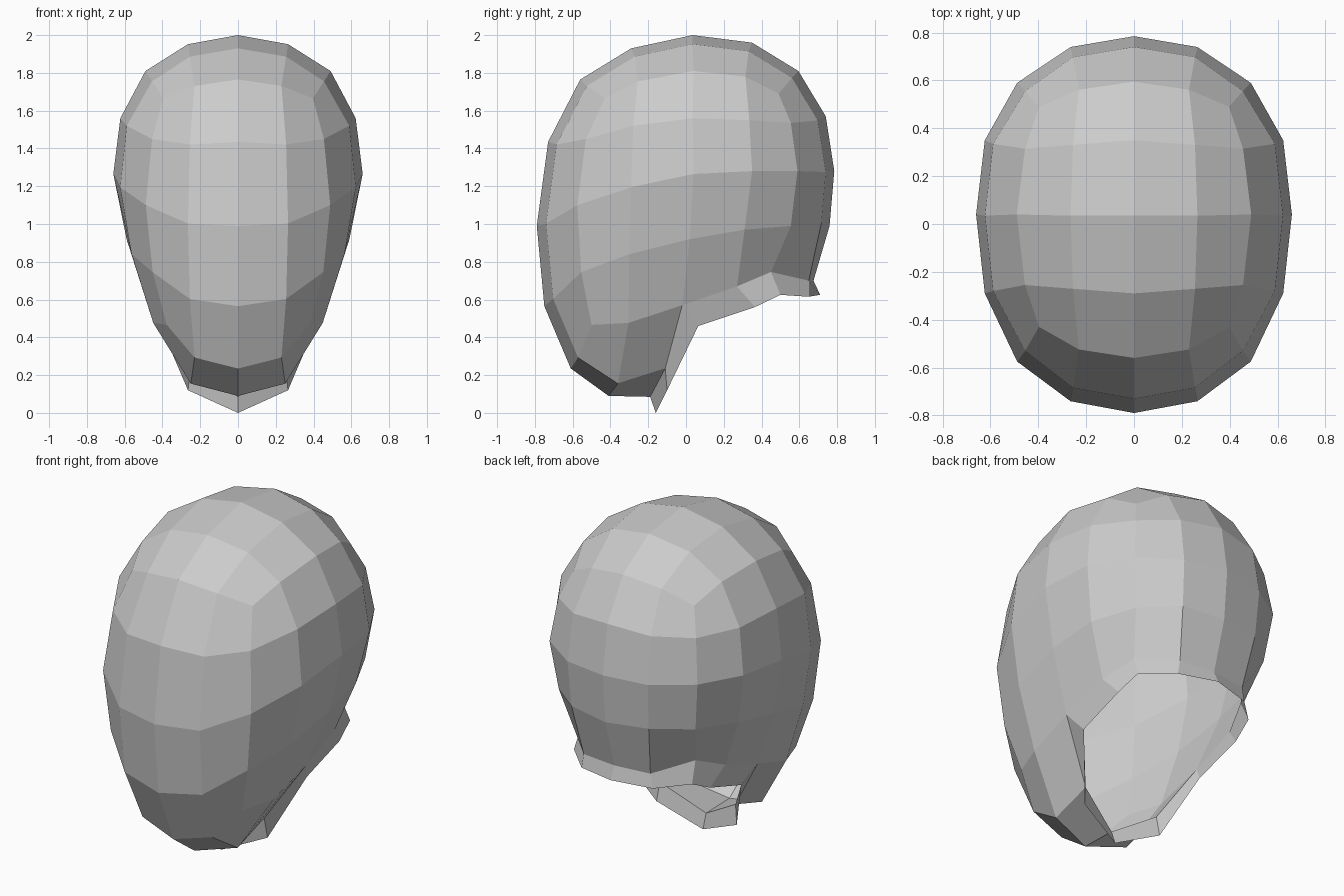
import bpy, bmesh

if "Cube" in bpy.data.objects:
    bpy.data.objects.remove(bpy.data.objects["Cube"])

# Head shell laid out as a 4x4x4 "cube sphere": i across, j front-to-back, k up.
R = range(-2, 3)

# Centre profile (y, z), walked from the throat opening round face, crown and nape
walk = ([(j, -2) for j in (0, -1)] + [(-2, k) for k in R] +
        [(j, 2) for j in (-1, 0, 1)] + [(2, k) for k in reversed(R)])
profile = [(-.19, .085), (-.41, .09), (-.61, .235), (-.75, .565), (-.79, .99),
           (-.73, 1.435), (-.56, 1.765), (-.29, 1.93), (.035, 2.0), (.35, 1.96),
           (.595, 1.81), (.74, 1.57), (.785, 1.28), (.76, .99), (.675, .70)]

# Side panel: per level, half width and (y, z) from front to back
side = {
    2: (.49, [(-.43, 1.665), (-.255, 1.755), (.04, 1.81), (.315, 1.78), (.49, 1.69)]),
    1: (.623, [(-.53, 1.45), (-.28, 1.52), (.035, 1.56), (.335, 1.55), (.555, 1.535)]),
    0: (.66, [(-.575, 1.10), (-.29, 1.195), (.04, 1.265), (.35, 1.28), (.59, 1.28)]),
    -1: (.59, [(-.555, .745), (-.30, .84), (.02, .92), (.31, .97), (.555, .99)]),
    -2: (.46, [(-.50, .466), (-.305, .476), (-.02, .57), (.27, .67), (.45, .746)]),
}
taper = {2: (.81, .93), 1: (.73, .945), 0: (.74, .945), -1: (.765, .955), -2: (.82, .975)}

pos = {}
for key, (y, z) in zip(walk, profile):
    pos[(0, *key)] = (0, y, z)
    # second ring: the profile shrunk toward the head centre
    f = .94
    x = {0: .265, 1: .255, 2: .23}[min(abs(key[0]), abs(key[1]))]
    pos[(1, *key)] = (x, .03 + (y - .03) * f, 1.2 + (z - 1.2) * f)
pos[(1, -1, -2)] = (.25, -.36, .155)
pos[(1, 0, -2)] = (.25, -.11, .235)
pos[(1, 2, -2)] = (.22, .65, .70)
for k, (w, pts) in side.items():
    for j, (y, z) in zip(R, pts):
        s = 1 if j == 0 else taper[k][2 - abs(j)]
        pos[(2, j, k)] = (w * s, y, z)

# Neck rim: opening edge and its flared lower edge (right half, throat to nape)
opening = [(0, 0, -2), (1, 0, -2), (2, 0, -2), (2, 1, -2), (2, 2, -2), (1, 2, -2), (0, 2, -2)]
flare = [(0, -.16, 0), (.265, -.10, .12), (.41, .065, .46), (.415, .365, .56),
         (.39, .50, .625), (.235, .65, .615), (0, .71, .625)]

bm = bmesh.new()
verts = {key: bm.verts.new(p) for key, p in pos.items()}


def quads(point):
    """Skin one half of a cube side; point(a, b) gives the grid key."""
    for a in range(-2, 2):
        for b in range(-2, 2):
            keys = [point(a, b), point(a + 1, b), point(a + 1, b + 1), point(a, b + 1)]
            if all(k in verts for k in keys):
                under = all(k[2] == -2 for k in keys)
                if under and min(k[1] for k in keys) >= 0:
                    continue          # neck opening
                bm.faces.new([verts[k] for k in keys])


quads(lambda a, b: (2, a, b))                      # side
for e in (-2, 2):
    quads(lambda a, b, e=e: (a, e, b))             # face and back
    quads(lambda a, b, e=e: (a, b, e))             # crown and jaw underside

low = [bm.verts.new(p) for p in flare]
for n in range(len(low) - 1):
    bm.faces.new((verts[opening[n]], verts[opening[n + 1]], low[n + 1], low[n]))

# Mirror the half across x = 0
geom = bm.verts[:] + bm.edges[:] + bm.faces[:]
bmesh.ops.mirror(bm, geom=geom, axis='X', merge_dist=.0005)
bmesh.ops.remove_doubles(bm, verts=bm.verts[:], dist=.0005)
bmesh.ops.recalc_face_normals(bm, faces=bm.faces[:])
bm.normal_update()
top = max(bm.faces, key=lambda f: f.calc_center_median().z)
if top.normal.z < 0:
    bmesh.ops.reverse_faces(bm, faces=bm.faces[:])

mesh = bpy.data.meshes.new("head_shell")
bm.to_mesh(mesh)
bm.free()
bpy.context.collection.objects.link(bpy.data.objects.new("head_shell", mesh))
